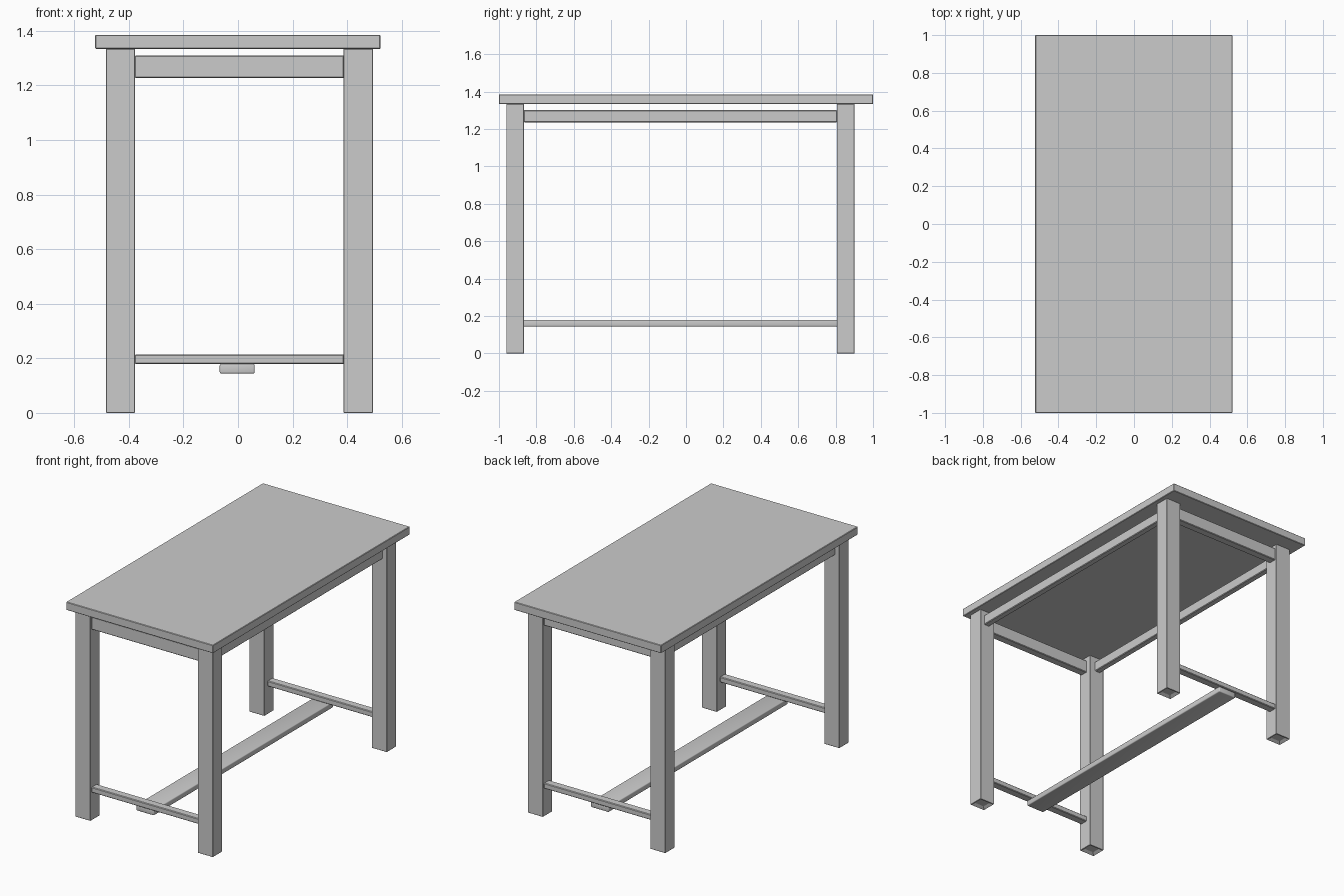
import bpy, bmesh

if "Cube" in bpy.data.objects:
    bpy.data.objects.remove(bpy.data.objects["Cube"])

CX, CY = 0.005, -0.03   # centre of the leg frame


def box(name, x, y, z, bevel=0.004, segments=1, recess=False):
    """Box from (min, max) ranges, with softened edges."""
    bm = bmesh.new()
    bmesh.ops.create_cube(bm, size=1)
    for v in bm.verts:
        for i, (lo, hi) in enumerate((x, y, z)):
            v.co[i] = hi if v.co[i] > 0 else lo
    bmesh.ops.bevel(bm, geom=bm.edges[:], offset=bevel, segments=segments,
                    profile=0.5, affect='EDGES')
    if recess:   # small hollow in the foot
        bm.normal_update()
        foot = min(bm.faces, key=lambda f: f.normal.z)
        bmesh.ops.inset_individual(bm, faces=[foot], thickness=0.025)
        for v in foot.verts:
            v.co.z += 0.012
    mesh = bpy.data.meshes.new(name)
    bm.to_mesh(mesh)
    bm.free()
    obj = bpy.data.objects.new(name, mesh)
    bpy.context.collection.objects.link(obj)
    if segments > 1:
        bpy.context.view_layer.objects.active = obj
        obj.select_set(True)
        bpy.ops.object.shade_smooth_by_angle()
        obj.select_set(False)
    return obj


def span(centre, sign, inner, outer):
    return tuple(sorted((centre + sign * inner, centre + sign * outer)))


# Table top
box("table_top", (-0.523, 0.522), (-1.0, 1.0), (1.333, 1.385), 0.003)

# Legs
for sx, side in ((-1, "left"), (1, "right")):
    for sy, end in ((-1, "front"), (1, "back")):
        box(f"{end}_{side}_leg", span(CX, sx, 0.382, 0.489),
            span(CY, sy, 0.836, 0.931), (0, 1.334), 0.002, recess=True)

# Long aprons under the top
for sx, side in ((-1, "left"), (1, "right")):
    box(f"{side}_apron", span(CX, sx, 0.421, 0.461),
        (CY - 0.838, CY + 0.838), (1.236, 1.301))

# Short aprons and low cross rails
for sy, end in ((-1, "front"), (1, "back")):
    y = span(CY, sy, 0.868, 0.92)
    box(f"{end}_apron", (CX - 0.384, CX + 0.384), y, (1.227, 1.309))
    box(f"{end}_cross_rail", (CX - 0.384, CX + 0.384), y, (0.179, 0.214))

# Long stretcher fixed beneath the cross rails
box("long_stretcher", (-0.067, 0.061), (CY - 0.912, CY + 0.912),
    (0.144, 0.18), 0.006, 3)
